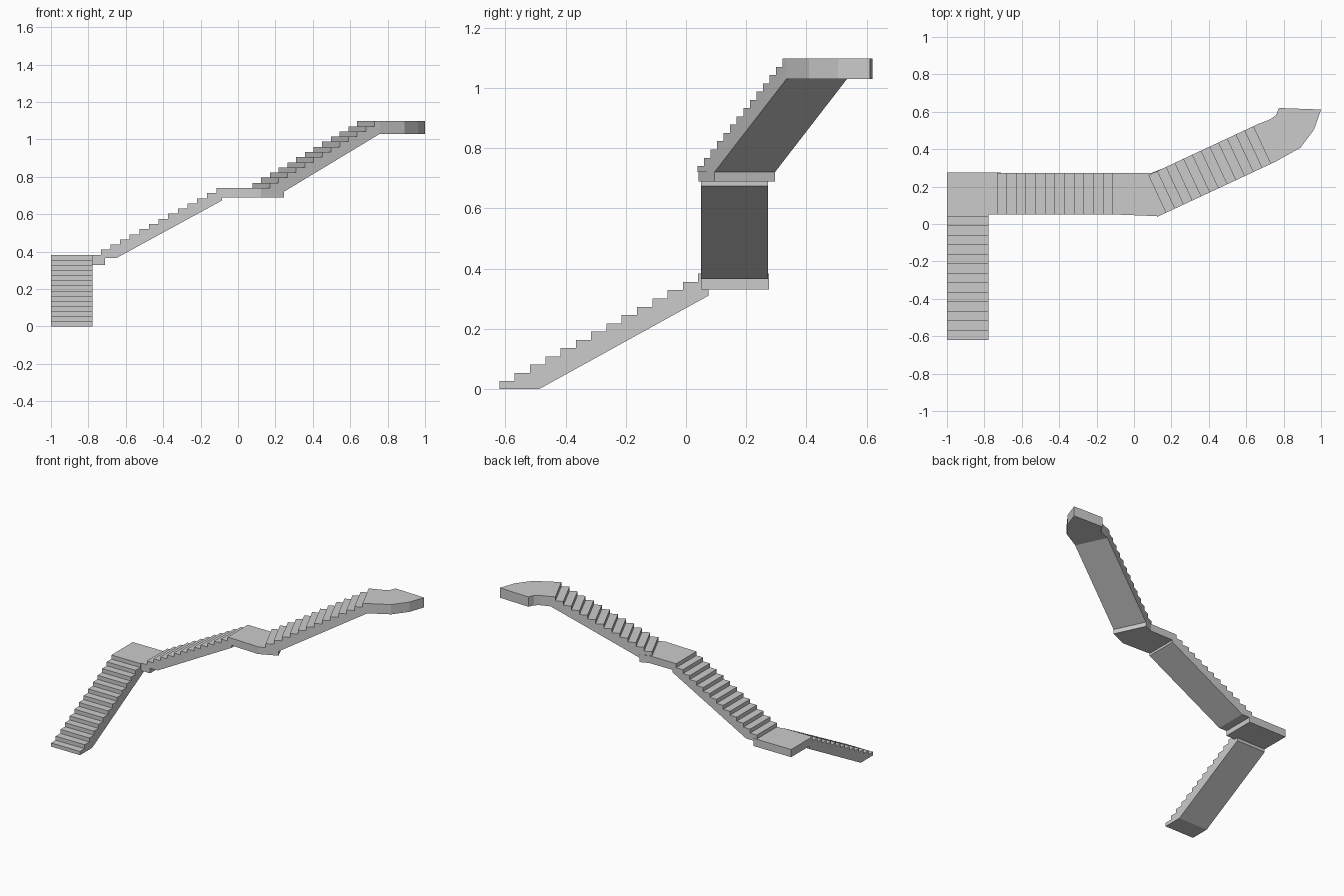
import bpy, math
from mathutils import Matrix, Vector

if "Cube" in bpy.data.objects:
    bpy.data.objects.remove(bpy.data.objects["Cube"])

W = 0.222            # stair width
TREADS = 14          # treads per flight, the last one flush with the landing
RISE = 0.0275


def prism(name, profile, offset):
    """Solid made by sweeping a closed 3D profile along an offset."""
    n = len(profile)
    a = [Vector(p) for p in profile]
    b = [p + Vector(offset) for p in a]
    faces = [list(range(n))[::-1], list(range(n, 2 * n))]
    faces += [[i, (i + 1) % n, n + (i + 1) % n, n + i] for i in range(n)]
    mesh = bpy.data.meshes.new(name)
    mesh.from_pydata(a + b, [], faces)
    # make the winding consistent and outward
    import bmesh
    bm = bmesh.new()
    bm.from_mesh(mesh)
    bmesh.ops.recalc_face_normals(bm, faces=bm.faces)
    bm.to_mesh(mesh)
    bm.free()
    ob = bpy.data.objects.new(name, mesh)
    bpy.context.collection.objects.link(ob)
    return ob


def flight(name, origin, angle, run, base, top, soffit, length):
    """Sawtooth stair flight; origin is the right-hand start corner."""
    first = top - (TREADS - 1) * RISE
    pts = [(0, base)]
    for i in range(TREADS):
        z = first + i * RISE
        end = length if i == TREADS - 1 else (i + 1) * run
        pts += [(i * run, z), (end, z)]
    pts += [(length, soffit), (0.133, base)]
    ob = prism(name, [(s, 0, z) for s, z in pts], (0, W, 0))
    ob.data.transform(Matrix.Translation((origin[0], origin[1], 0))
                      @ Matrix.Rotation(math.radians(angle), 4, 'Z'))
    return ob


def landing(name, outline, bottom, top):
    return prism(name, [(x, y, bottom) for x, y in outline], (0, 0, top - bottom))


# three flights
flight("lower_flight", (-0.778, -0.62), 90, 0.0508, 0.0, 0.383, 0.31, 0.695)
flight("middle_flight", (-0.785, 0.05), 0, 0.0515, 0.365, 0.7405, 0.674, 0.70)
flight("upper_flight", (0.124, 0.038), 25, 0.0515, 0.72, 1.098, 1.03, 0.70)

# corner landing
landing("corner_landing",
        [(-1, 0.075), (-0.778, 0.075), (-0.778, 0.05), (-0.71, 0.05),
         (-0.71, 0.275), (-1, 0.275)], 0.33, 0.383)

# angled landing, running under the start of the upper flight
landing("angled_landing",
        [(-0.085, 0.05), (0.124, 0.042), (0.245, 0.095), (0.151, 0.296),
         (0.09, 0.272), (-0.085, 0.272)], 0.69, 0.7405)

# curved top landing
landing("curved_landing",
        [(0.758, 0.334), (0.89, 0.408), (0.963, 0.505), (1.0, 0.612),
         (0.775, 0.62), (0.76, 0.583), (0.73, 0.56), (0.664, 0.535)], 1.03, 1.098)
